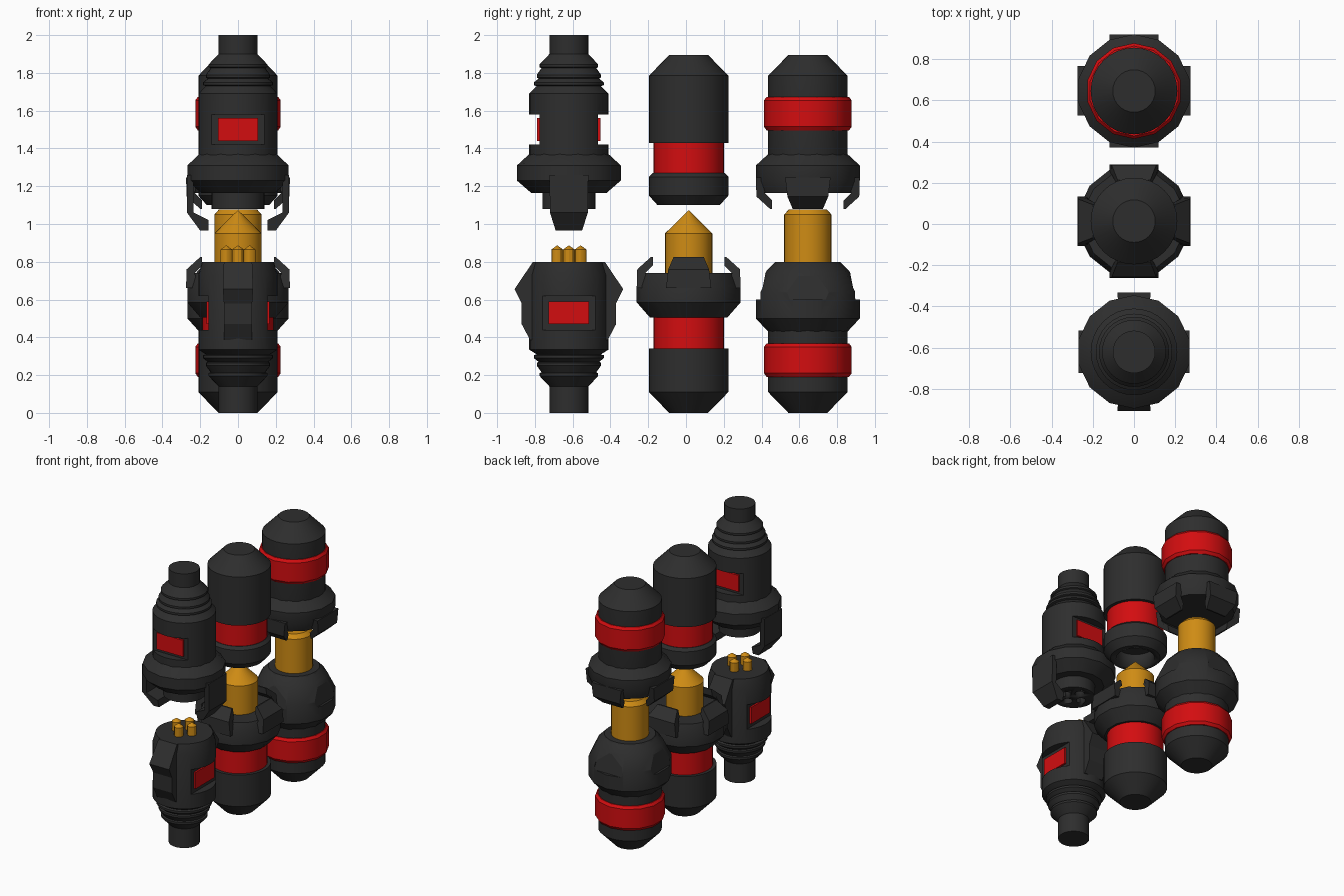
import bpy, bmesh, math
from mathutils import Matrix

if "Cube" in bpy.data.objects:
    bpy.data.objects.remove(bpy.data.objects["Cube"])


def material(name, rgb):
    m = bpy.data.materials.new(name)
    m.use_nodes = True
    m.diffuse_color = (*rgb, 1)
    m.node_tree.nodes["Principled BSDF"].inputs["Base Color"].default_value = (*rgb, 1)
    return m


DARK = material("dark grey", (0.027, 0.027, 0.027))
RED = material("red", (0.65, 0.004, 0.005))
GOLD = material("gold", (0.62, 0.26, 0.007))
FRONT, MIDDLE, BACK = -0.62, 0.014, 0.645
SIDES = {"left": 0, "back": 90, "right": 180, "front": 270}


def finish(name, bm, mat, smooth=True):
    bmesh.ops.recalc_face_normals(bm, faces=bm.faces)
    me = bpy.data.meshes.new(name)
    bm.to_mesh(me)
    bm.free()
    me.materials.append(mat)
    ob = bpy.data.objects.new(name, me)
    bpy.context.collection.objects.link(ob)
    if smooth:
        bpy.ops.object.select_all(action="DESELECT")
        ob.select_set(True)
        bpy.context.view_layer.objects.active = ob
        bpy.ops.object.shade_smooth_by_angle(angle=math.radians(30))
    return ob


def lathe(name, y, profile, mat=DARK, sides=32, x=0):
    """Solid of revolution from (radius, height) points, capped at both ends."""
    bm = bmesh.new()
    rings = []
    for r, z in profile:
        angles = [math.pi / 2 + math.tau * i / sides for i in range(sides)]
        rings.append([bm.verts.new((x + r * math.cos(a), y + r * math.sin(a), z)) for a in angles])
    for a, b in zip(rings, rings[1:]):
        for i in range(sides):
            j = (i + 1) % sides
            bm.faces.new((a[i], a[j], b[j], b[i]))
    bm.faces.new(rings[0])
    bm.faces.new(rings[-1])
    return finish(name, bm, mat)


def prism(name, y, points, side, mat=DARK):
    """Side piece from (radius, height, half width) points, turned to one side."""
    bm = bmesh.new()
    a = [bm.verts.new((r, -w, z)) for r, z, w in points]
    b = [bm.verts.new((r, w, z)) for r, z, w in points]
    bm.faces.new(a)
    bm.faces.new(b)
    for i in range(len(a)):
        j = (i + 1) % len(a)
        bm.faces.new((a[i], a[j], b[j], b[i]))
    turn = Matrix.Rotation(math.radians(SIDES[side]), 4, "Z")
    bm.transform(Matrix.Translation((0, y, 0)) @ turn)
    return finish(f"{name}_{side}", bm, mat, False)


def block(name, y, r0, r1, z0, z1, w, side, mat=DARK):
    return prism(name, y, [(r0, z0, w), (r1, z0, w), (r1, z1, w), (r0, z1, w)], side, mat)


def cut(ob, cutter):
    mod = ob.modifiers.new("cut", "BOOLEAN")
    mod.object = cutter
    mod.operation = "DIFFERENCE"
    mod.solver = "EXACT"
    bpy.context.view_layer.objects.active = ob
    bpy.ops.object.modifier_apply(modifier=mod.name)
    bpy.data.objects.remove(cutter)


def flip(points, z):
    """Turn a profile upside down about a height."""
    return [(p[0], 2 * z - p[1], *p[2:]) for p in points]


# Ribbed cable sleeve, measured down from the cable end
sleeve = [(0.103, 0), (0.103, 0.1), (0.155, 0.155), (0.155, 0.17), (0.145, 0.175),
          (0.17, 0.21), (0.17, 0.225), (0.16, 0.23), (0.185, 0.25), (0.185, 0.265), (0.17, 0.27)]
pins = [(0.062 * math.cos(a), 0.062 * math.sin(a)) for a in (0, math.pi / 2, math.pi, -math.pi / 2)]

# Front upper connector
upper = lathe("front_upper_body", FRONT, [(r, 2 - z) for r, z in sleeve] + [(0.21, 1.69), (0.21, 1.3), (0.14, 1.2), (0.14, 1.08)])
lathe("front_upper_collar", FRONT, [(0.2, 1.375), (0.21, 1.37), (0.275, 1.31), (0.275, 1.23), (0.2, 1.165)], sides=14)
for x, dy in pins:
    cut(upper, lathe("pin_hole", FRONT + dy, [(0.032, 1.0), (0.032, 1.16)], sides=12, x=x))
for side in ("front", "back"):
    cut(upper, block("window_cutter", FRONT, 0.155, 0.4, 1.42, 1.58, 0.2, side))
    block("upper_window", FRONT, 0.14, 0.168, 1.44, 1.56, 0.107, side, RED)
for side in ("left", "right"):
    prism("long_hook", FRONT, [(0.235, 1.26, 0.103), (0.27, 1.26, 0.103), (0.27, 1.06, 0.1), (0.2, 0.965, 0.07),
                               (0.155, 0.965, 0.07), (0.155, 1.02, 0.085), (0.235, 1.06, 0.1)], side)

# Front lower connector
lower = lathe("front_lower_body", FRONT, [(r, z + 0.04 if i else z) for i, (r, z) in enumerate(sleeve)]
              + [(0.21, 0.335), (0.21, 0.73), (0.19, 0.8)])
for side in ("left", "right"):
    cut(lower, block("window_cutter", FRONT, 0.155, 0.4, 0.44, 0.62, 0.2, side))
    block("lower_window", FRONT, 0.14, 0.168, 0.47, 0.59, 0.107, side, RED)
for side in ("front", "back"):
    prism("latch", FRONT, [(0.15, 0.8, 0.075), (0.19, 0.8, 0.075), (0.288, 0.655, 0.08), (0.25, 0.58, 0.075),
                           (0.25, 0.47, 0.075), (0.205, 0.385, 0.075), (0.15, 0.385, 0.075)], side)
for i, (x, dy) in enumerate(pins):
    lathe(f"contact_pin_{i + 1}", FRONT + dy, [(0.031, 0.78), (0.031, 0.865), (0.003, 0.885)], GOLD, 12, x)

# Castellated collar with four clasp tabs, shared by the middle and back connectors
castle = [(0.18, 0.505), (0.205, 0.505), (0.275, 0.585), (0.275, 0.67), (0.25, 0.74), (0.15, 0.74)]
tab = [(0.2, 0.66, 0.12), (0.275, 0.66, 0.12), (0.272, 0.76, 0.108), (0.2, 0.825, 0.08),
       (0.19, 0.825, 0.08), (0.19, 0.78, 0.09), (0.23, 0.74, 0.11)]
dome = [(0.103, 0), (0.21, 0.11)]

# Middle upper connector
cap = lathe("middle_upper_cap", MIDDLE, flip(dome, 0.9475) + [(0.21, 1.43), (0.18, 1.43), (0.18, 1.27), (0.19, 1.27),
                                                              (0.21, 1.25), (0.21, 1.15), (0.165, 1.1)])
cut(cap, lathe("socket_cutter", MIDDLE, [(0.127, 1.0), (0.127, 1.2)]))
lathe("middle_upper_band", MIDDLE, [(0.187, 1.43), (0.187, 1.27)], RED)

# Middle lower connector
lathe("middle_lower_body", MIDDLE, dome + [(0.21, 0.34), (0.18, 0.34), (0.18, 0.6)])
lathe("middle_lower_band", MIDDLE, [(0.187, 0.34), (0.187, 0.507)], RED)
lathe("middle_lower_collar", MIDDLE, castle, sides=14)
lathe("middle_plug", MIDDLE, [(0.125, 0.7), (0.125, 0.95), (0.002, 1.072)], GOLD)

# Red grip ring of the back connectors
ring = [(0.2, 0.19), (0.218, 0.19), (0.232, 0.21), (0.232, 0.35), (0.218, 0.368), (0.2, 0.368)]

# Back upper connector
lathe("back_upper_body", BACK, flip(dome, 0.9475) + [(0.21, 1.3), (0.17, 1.17)])
lathe("back_upper_ring", BACK, [(r, z + 1.305) for r, z in ring], RED, 14)
socket = lathe("back_upper_collar", BACK, [(0.2, 1.38), (0.21, 1.37), (0.275, 1.31), (0.275, 1.23), (0.25, 1.165), (0.15, 1.165)], sides=14)

# Back lower connector
lathe("back_lower_body", BACK, dome + [(0.21, 0.735), (0.17, 0.8)])
lathe("back_lower_ring", BACK, ring, RED, 14)
notched = lathe("back_lower_collar", BACK, [(0.2, 0.43), (0.21, 0.43), (0.275, 0.5), (0.275, 0.64), (0.22, 0.75), (0.17, 0.8)], sides=14)
lathe("back_plug", BACK, [(0.125, 0.78), (0.125, 1.05), (0.1, 1.078)], GOLD)

for side in SIDES:
    prism("middle_clasp_tab", MIDDLE, tab, side)
    prism("back_clasp_tab", BACK, flip(tab, 0.9525), side)
    cut(notched, prism("notch_cutter", BACK, [(0.252, 0.6, 0.115), (0.4, 0.6, 0.115), (0.4, 0.735, 0.092), (0.225, 0.735, 0.092)], side))
